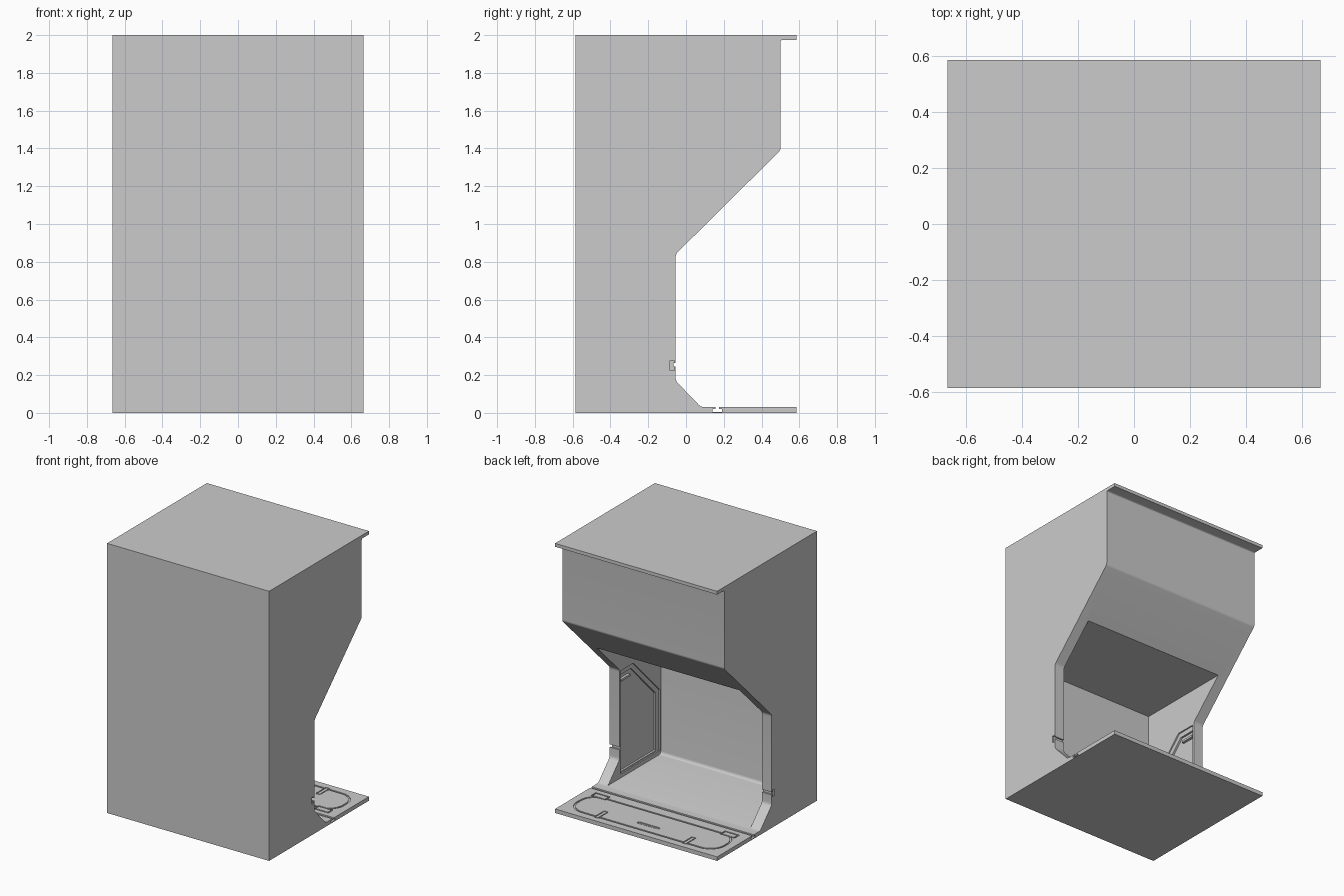
import bpy, bmesh, math
from mathutils import Vector

if "Cube" in bpy.data.objects:
    bpy.data.objects.remove(bpy.data.objects["Cube"])


def fillet(points, n=4):
    """Points are (u, v) or (u, v, radius); a radius rounds that corner."""
    out = []
    for i, p in enumerate(points):
        c = Vector(p[:2])
        if len(p) == 2:
            out.append(c)
            continue
        a = (Vector(points[i - 1][:2]) - c).normalized()
        b = (Vector(points[(i + 1) % len(points)][:2]) - c).normalized()
        half = a.angle(b) / 2
        mid = c + (a + b).normalized() * p[2] / math.sin(half)
        s = c + a * p[2] / math.tan(half) - mid
        e = c + b * p[2] / math.tan(half) - mid
        for k in range(n + 1):
            out.append(mid + s.lerp(e, k / n).normalized() * p[2])
    return out


def place(axis, p, w):
    return (w, p[0], p[1]) if axis == 'x' else (p[0], p[1], w)


def finish(name, bm):
    bmesh.ops.recalc_face_normals(bm, faces=bm.faces)
    me = bpy.data.meshes.new(name)
    bm.to_mesh(me)
    bm.free()
    ob = bpy.data.objects.new(name, me)
    bpy.context.collection.objects.link(ob)
    return ob


def prism(name, axis, pts, lo, hi):
    bm = bmesh.new()
    a = [bm.verts.new(place(axis, p, lo)) for p in pts]
    b = [bm.verts.new(place(axis, p, hi)) for p in pts]
    bm.faces.new(a)
    bm.faces.new(b)
    for i in range(len(a)):
        j = (i + 1) % len(a)
        bm.faces.new((a[i], a[j], b[j], b[i]))
    return finish(name, bm)


def ring(name, outer, inner, lo, hi):
    bm = bmesh.new()
    loops = [[bm.verts.new((p[0], p[1], z)) for p in pts]
             for pts, z in ((outer, lo), (outer, hi), (inner, hi), (inner, lo))]
    for k in range(4):
        a, b = loops[k], loops[(k + 1) % 4]
        for i in range(len(a)):
            j = (i + 1) % len(a)
            bm.faces.new((a[i], a[j], b[j], b[i]))
    return finish(name, bm)


def rect(x0, x1, y0, y1, r=None):
    pts = [(x0, y0), (x1, y0), (x1, y1), (x0, y1)]
    return fillet([p + (r,) for p in pts], 6) if r else pts


# Cabinet side profile (y, z), including overhanging lip and grooved base plate
body = prism("cabinet_body", 'x', fillet([
    (-0.585, 0), (0.585, 0), (0.585, 0.03),
    (0.175, 0.03), (0.175, 0.02), (0.19, 0.02), (0.19, 0.006),
    (0.14, 0.006), (0.14, 0.02), (0.155, 0.02), (0.155, 0.03),
    (0.08, 0.03, 0.04), (-0.055, 0.17, 0.04), (-0.055, 0.84, 0.04),
    (0.5, 1.39, 0.03), (0.5, 1.975, 0.012), (0.585, 1.975),
    (0.585, 2), (-0.585, 2)]), -0.665, 0.665)

cutters = []

# Main recess, rounded where the floor meets the wall
cutters.append(prism("recess_cutter", 'x', fillet([
    (-0.54, 0.031, 0.02), (0.3, 0.031), (0.3, 1.1), (-0.54, 1.1)]), -0.585, 0.585))

for s in (-1, 1):
    # Stepped side wall panels with a chamfered top corner
    for i, depth in ((0, 0.01), (0.035, 0.025)):
        pts = [(-0.07, 0.06 + i * 0.3), (-0.53 + i, 0.06 + i * 0.3),
               (-0.53 + i, 0.51 - i * 0.4), (-0.22 + i * 0.4, 0.825 - i),
               (-0.07, 0.825 - i)]
        cutters.append(prism("panel_cutter", 'x', pts, *sorted((s * 0.57, s * (0.585 + depth)))))
    # Latch notches in the posts
    cutters.append(prism("latch_slot_cutter", 'x', rect(-0.066, -0.04, 0.245, 0.265),
                         *sorted((s * 0.56, s * 0.7))))
    cutters.append(prism("latch_pocket_cutter", 'x', rect(-0.085, -0.062, 0.225, 0.278),
                         *sorted((s * 0.655, s * 0.7))))

# Rounded outline, clip slots and hand slot in the base plate
top = 0.05
cutters.append(ring("outline_cutter", rect(-0.61, 0.61, 0.25, 0.53, 0.12),
                    rect(-0.597, 0.597, 0.263, 0.517, 0.107), 0.023, top))
cutters.append(prism("hand_slot_cutter", 'z', rect(-0.09, 0.09, 0.427, 0.453, 0.012), 0.018, top))
for s in (-1, 1):
    for x, w, y0, y1 in ((0.36, 0.018, 0.42, 0.54), (0.53, 0.06, 0.215, 0.275)):
        cutters.append(prism("clip_cutter", 'z', rect(s * x - w, s * x + w, y0, y1), 0.02, top))

bpy.context.view_layer.objects.active = body
body.select_set(True)
for c in cutters:
    m = body.modifiers.new("cut", 'BOOLEAN')
    m.operation, m.solver, m.object = 'DIFFERENCE', 'EXACT', c
    bpy.ops.object.modifier_apply(modifier=m.name)
    bpy.data.objects.remove(c)

# Raised clips, hinge tabs and grip bar sitting in the plate slots; panel rails
for s, side in ((-1, "left"), (1, "right")):
    prism("plate_clip_" + side, 'z', rect(s * 0.36 - 0.011, s * 0.36 + 0.011, 0.427, 0.533), 0.019, 0.03)
    prism("hinge_tab_" + side, 'z', rect(s * 0.53 - 0.05, s * 0.53 + 0.05, 0.225, 0.265), 0.019, 0.03)
    prism("panel_rail_" + side, 'x', rect(-0.19, -0.08, 0.74, 0.755), *sorted((s * 0.59, s * 0.612)))
prism("grip_bar", 'z', rect(-0.082, 0.082, 0.434, 0.446, 0.005), 0.017, 0.028)

bpy.ops.object.shade_smooth_by_angle(angle=math.radians(25))
